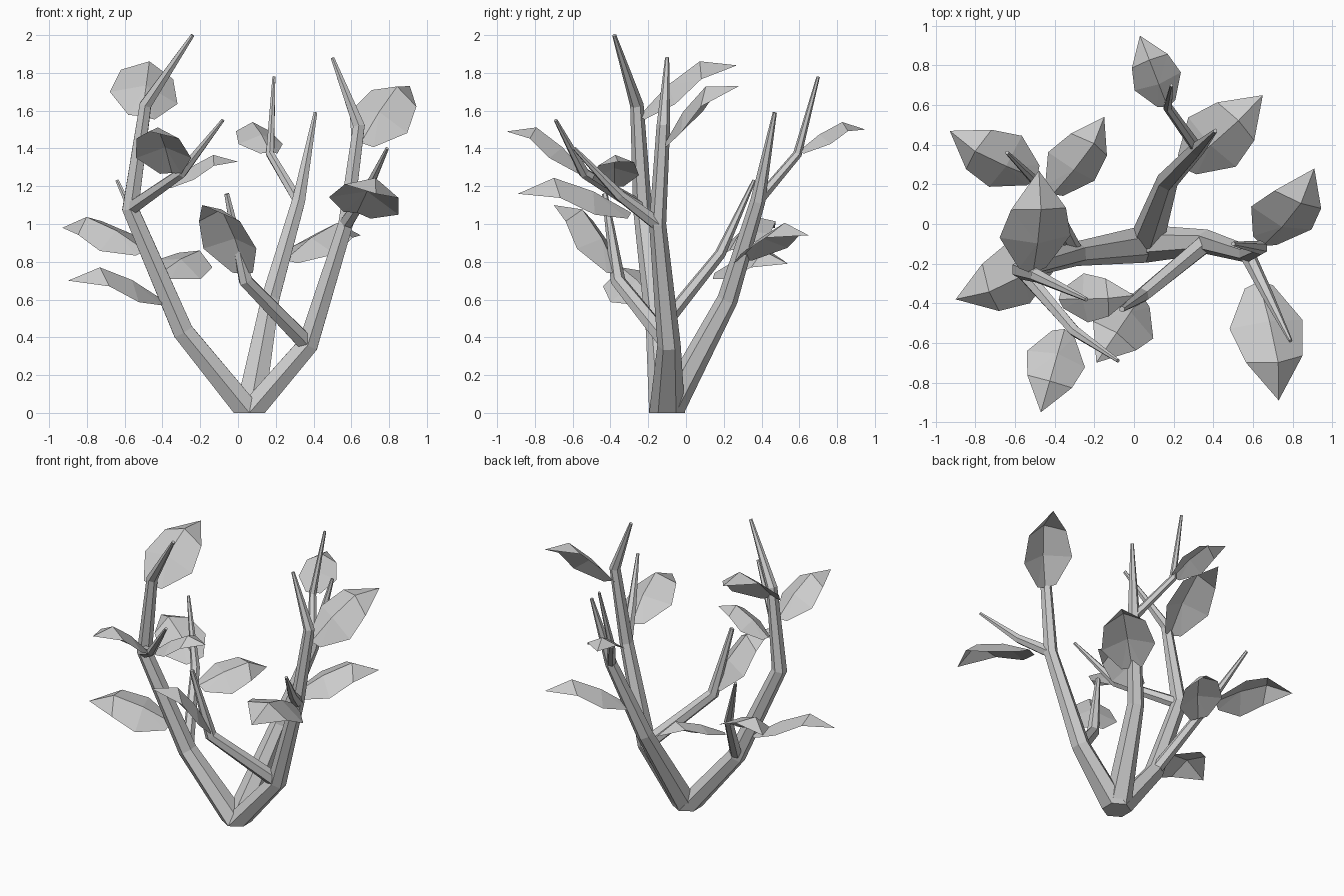
import bpy, bmesh, math
from mathutils import Vector

cube = bpy.data.objects.get("Cube")
if cube:
    bpy.data.objects.remove(cube, do_unlink=True)

# One plain colour for the whole plant
grey = bpy.data.materials.new("pale grey")
grey.use_nodes = True
colour = (0.6, 0.6, 0.6, 1)
grey.diffuse_color = colour
grey.node_tree.nodes["Principled BSDF"].inputs["Base Color"].default_value = colour


def finish(name, bm):
    mesh = bpy.data.meshes.new(name)
    bm.to_mesh(mesh)
    bm.free()
    mesh.materials.append(grey)
    bpy.context.collection.objects.link(bpy.data.objects.new(name, mesh))


def branch(name, points, radii, sides=6):
    """Tapering faceted tube through the points."""
    bm = bmesh.new()
    pts = [Vector(p) for p in points]
    rings = []
    for i, (p, r) in enumerate(zip(pts, radii)):
        before = (p - pts[i - 1]).normalized() if i else Vector()
        after = (pts[i + 1] - p).normalized() if i < len(pts) - 1 else Vector()
        tangent = (before + after).normalized()
        if p.z == 0:
            tangent = Vector((0, 0, 1))  # flat foot on the ground
        u = (Vector((0, 1, 0)) - tangent * tangent.y).normalized()
        v = tangent.cross(u)
        rings.append([bm.verts.new(p + r * (u * math.cos(a) + v * math.sin(a)))
                      for a in (math.tau * k / sides for k in range(sides))])
    for low, high in zip(rings, rings[1:]):
        for k in range(sides):
            n = (k + 1) % sides
            bm.faces.new((low[k], low[n], high[n], high[k]))
    bm.faces.new(rings[0][::-1])
    bm.faces.new(rings[-1])
    bmesh.ops.recalc_face_normals(bm, faces=bm.faces)
    finish(name, bm)


# Leaf stations: rib position, rib lift, edge position, half width, edge lift
STATIONS = [(0, 0, 0.04, 0.12, -0.03),
            (0.36, 0.13, 0.36, 0.31, 0),
            (0.72, 0.19, 0.67, 0.24, 0.08)]


def leaf(name, base, tip, roll=0.0):
    """Folded leaf with a raised midrib and a drooping pointed tip."""
    bm = bmesh.new()
    base, tip = Vector(base), Vector(tip)
    along = tip - base
    size = along.length
    along.normalize()
    level = along.cross(Vector((0, 0, 1))).normalized()
    rise = level.cross(along)
    side = level * math.cos(roll) - rise * math.sin(roll)
    up = side.cross(along)

    def vert(t, across, lift):
        return bm.verts.new(base + size * (along * t + side * across + up * lift))

    rows = [(vert(e, -w, d), vert(t, 0, h), vert(e, w, d))
            for t, h, e, w, d in STATIONS]
    for near, far in zip(rows, rows[1:]):
        bm.faces.new((near[0], near[1], far[1], far[0]))
        bm.faces.new((near[1], near[2], far[2], far[1]))
    end = vert(1, 0, 0)
    left, rib, right = rows[-1]
    bm.faces.new((left, rib, end))
    bm.faces.new((rib, right, end))
    # Split bent quads into flat facets
    bmesh.ops.triangulate(bm, faces=[f for f in bm.faces if len(f.verts) > 3])
    finish(name, bm)


# Main stems rise from one shared foot
foot = (0.06, -0.1, 0)
left_fork = (-0.29, -0.15, 0.43)
left_knee = (-0.57, -0.23, 1.08)
right_fork = (0.37, -0.09, 0.36)
right_knee = (0.57, -0.15, 1.0)
back_fork = (0.32, 0.38, 1.12)

branch("left_stem", [foot, left_fork, left_knee, (-0.49, -0.26, 1.63), (-0.24, -0.38, 2)],
       [0.095, 0.062, 0.05, 0.036, 0.011])
branch("right_stem", [foot, right_fork, right_knee, (0.64, -0.12, 1.52), (0.5, -0.1, 1.88)],
       [0.095, 0.062, 0.045, 0.036, 0.011])
branch("back_stem", [foot, (0.17, 0.22, 0.6), back_fork, (0.41, 0.47, 1.59)],
       [0.09, 0.055, 0.04, 0.011])

# Side branches leave the forks and knees
thin = [0.04, 0.03, 0.01]
branch("left_front_branch", [left_knee, (-0.3, -0.54, 1.27), (-0.08, -0.69, 1.55)], thin)
branch("left_back_branch", [left_fork, (-0.46, 0.18, 0.84), (-0.64, 0.36, 1.23)], thin)
branch("right_front_branch", [right_knee, (0.67, -0.35, 1.15), (0.79, -0.59, 1.4)], thin)
branch("middle_front_branch", [right_fork, (0.04, -0.36, 0.7), (-0.06, -0.43, 1.16)],
       [0.05, 0.04, 0.015])
branch("back_side_branch", [back_fork, (0.17, 0.59, 1.37), (0.19, 0.7, 1.78)],
       [0.03, 0.024, 0.009])

# Leaves, each given by its base and tip, some rolled to one side
leaf("left_top_leaf", (-0.51, -0.25, 1.57), (-0.48, 0.27, 1.84), 0.2)
leaf("left_front_leaf", (-0.35, -0.53, 1.27), (-0.47, -0.95, 1.49))
leaf("left_inner_leaf", (-0.38, -0.38, 1.2), (0, -0.36, 1.33), 0.1)
leaf("left_low_leaf", (-0.4, -0.17, 0.6), (-0.9, -0.38, 0.7), -0.3)
leaf("left_back_outer_leaf", (-0.49, 0.23, 0.86), (-0.93, 0.47, 0.98), -0.3)
leaf("left_back_inner_leaf", (-0.41, 0.15, 0.74), (-0.15, 0.54, 0.79), 0.35)
leaf("middle_front_leaf", (0.04, -0.36, 0.74), (-0.19, -0.7, 1.1))
leaf("right_front_leaf", (0.63, -0.29, 1.06), (0.73, -0.89, 1.16), -0.25)
leaf("right_top_leaf", (0.65, -0.11, 1.43), (0.91, 0.28, 1.73), 0.4)
leaf("back_low_leaf", (0.25, 0.28, 0.81), (0.65, 0.65, 0.94), 0.1)
leaf("back_top_leaf", (0.17, 0.59, 1.38), (0.03, 0.95, 1.5))
